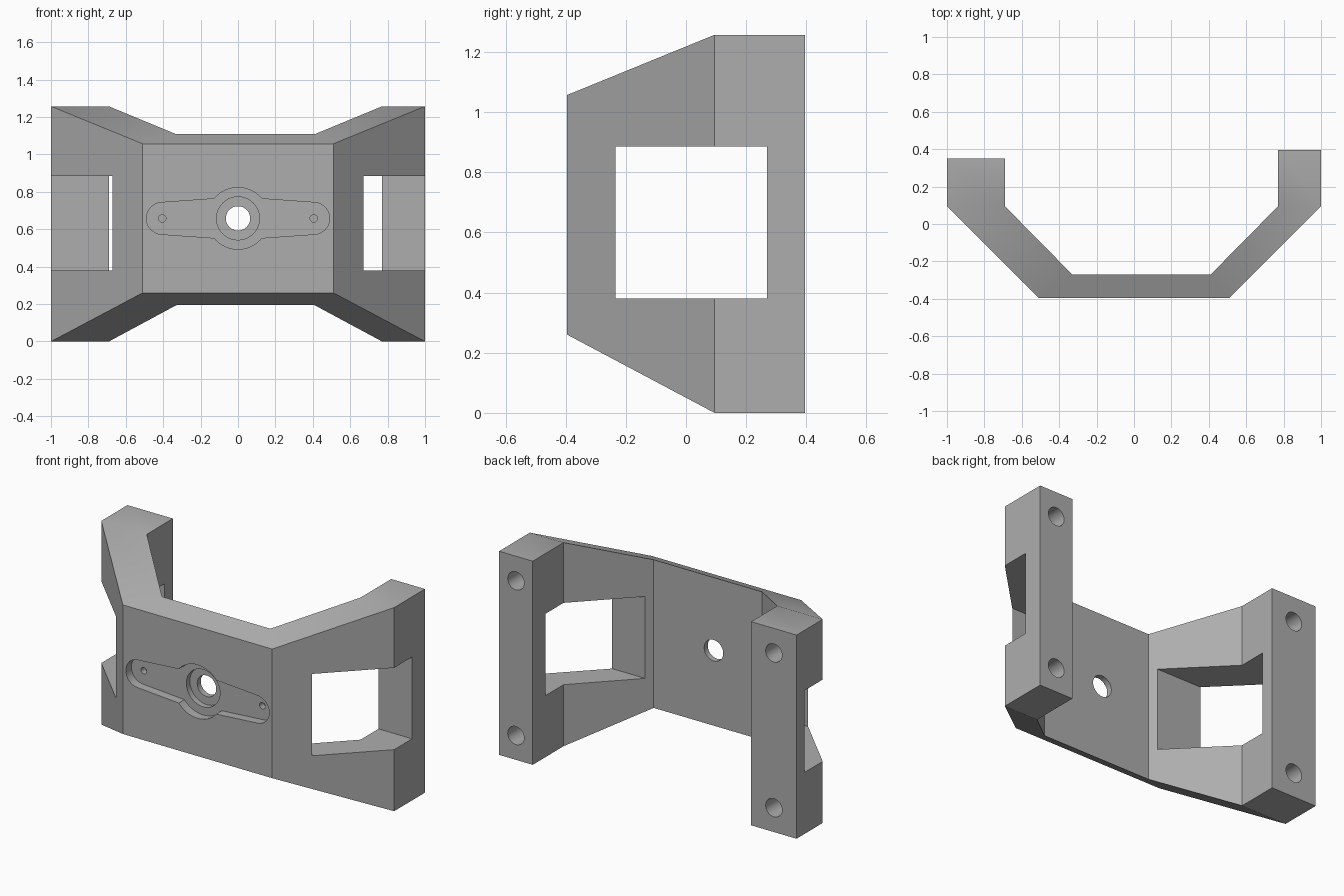
import bpy, bmesh
from math import sin, cos, radians, asin, degrees

cube = bpy.data.objects.get("Cube")
if cube:
    bpy.data.objects.remove(cube, do_unlink=True)

grey = bpy.data.materials.new("plain grey")
grey.use_nodes = True
GREY = (0.42, 0.42, 0.42, 1)
grey.diffuse_color = GREY
grey.node_tree.nodes["Principled BSDF"].inputs["Base Color"].default_value = GREY

FRONT, BEND, MID_Z = -0.395, 0.095, 0.658


def finish(name, bm):
    bmesh.ops.recalc_face_normals(bm, faces=bm.faces)
    mesh = bpy.data.meshes.new(name)
    bm.to_mesh(mesh)
    bm.free()
    mesh.materials.append(grey)
    obj = bpy.data.objects.new(name, mesh)
    bpy.context.collection.objects.link(obj)
    return obj


def prism(name, outline, y0, y1):
    """Closed x-z outline extruded along y."""
    bm = bmesh.new()
    face = bm.faces.new([bm.verts.new((x, y0, z)) for x, z in outline])
    new = bmesh.ops.extrude_face_region(bm, geom=[face])["geom"]
    bmesh.ops.translate(bm, vec=(0, y1 - y0, 0),
                        verts=[v for v in new if isinstance(v, bmesh.types.BMVert)])
    return finish(name, bm)


def arc(cx, cz, r, start, end, steps):
    angles = [radians(start + (end - start) * i / steps) for i in range(steps + 1)]
    return [(cx + r * cos(a), cz + r * sin(a)) for a in angles]


def circle(cx, cz, r, steps=40):
    return arc(cx, cz, r, 0, 360, steps)[:-1]


def cut(target, outline, y0, y1):
    cutter = prism("cutter", outline, y0, y1)
    cutter.hide_render = True
    mod = target.modifiers.new("cut", "BOOLEAN")
    mod.operation, mod.solver, mod.object = "DIFFERENCE", "EXACT", cutter
    bpy.context.view_layer.objects.active = target
    bpy.ops.object.modifier_apply(modifier=mod.name)
    bpy.data.objects.remove(cutter, do_unlink=True)


# Bent bracket: front plate, slanted wings and rear posts, flared in height
outer = [(-1, 0.35), (-1, BEND), (-0.51, FRONT), (0.51, FRONT), (1, BEND), (1, 0.395)]
inner = [(-0.69, 0.35), (-0.69, BEND), (-0.33, -0.27), (0.41, -0.27), (0.77, BEND), (0.77, 0.395)]
bm = bmesh.new()
rings = []
for (ox, oy), (ix, iy) in zip(outer, inner):
    ring = []
    for x, y, top in ((ox, oy, 0), (ox, oy, 1), (ix, iy, 1), (ix, iy, 0)):
        t = max(0, (BEND - y) / (BEND - FRONT))
        ring.append(bm.verts.new((x, y, 1.257 - 0.2 * t if top else 0.26 * t)))
    rings.append(ring)
for a, b in zip(rings, rings[1:]):
    for i in range(4):
        j = (i + 1) % 4
        bm.faces.new((a[i], a[j], b[j], b[i]))
bm.faces.new(rings[0])
bm.faces.new(rings[-1])
bracket = finish("mounting_bracket", bm)

# Windows through both wings
cut(bracket, [(-1.2, 0.38), (1.2, 0.38), (1.2, 0.885), (-1.2, 0.885)], -0.235, 0.27)

# Two-armed recess with round hub in the front plate
hub, tip, tip_x = 0.165, 0.085, 0.405
a = degrees(asin(0.105 / hub))
recess = (arc(tip_x, MID_Z, tip, -86, 86, 16) + arc(0, MID_Z, hub, a, 180 - a, 20)
          + arc(-tip_x, MID_Z, tip, 94, 266, 16) + arc(0, MID_Z, hub, 180 + a, 360 - a, 20))
cut(bracket, recess, -0.5, FRONT + 0.055)

# Stepped centre hole and small screw holes
cut(bracket, circle(0, MID_Z, 0.115), -0.5, FRONT + 0.09)
cut(bracket, circle(0, MID_Z, 0.065), -0.5, 0)
for x in (-tip_x, tip_x):
    cut(bracket, circle(x, MID_Z, 0.02, 20), -0.5, FRONT + 0.095)

# Blind bolt holes in the rear of the posts
for x, back in ((-0.845, 0.35), (0.885, 0.395)):
    for z in (0.15, 1.105):
        cut(bracket, circle(x, z, 0.056), back - 0.25, 0.6)

bpy.ops.object.select_all(action="DESELECT")
bracket.select_set(True)
bpy.context.view_layer.objects.active = bracket
bpy.ops.object.shade_smooth_by_angle(angle=radians(25))
